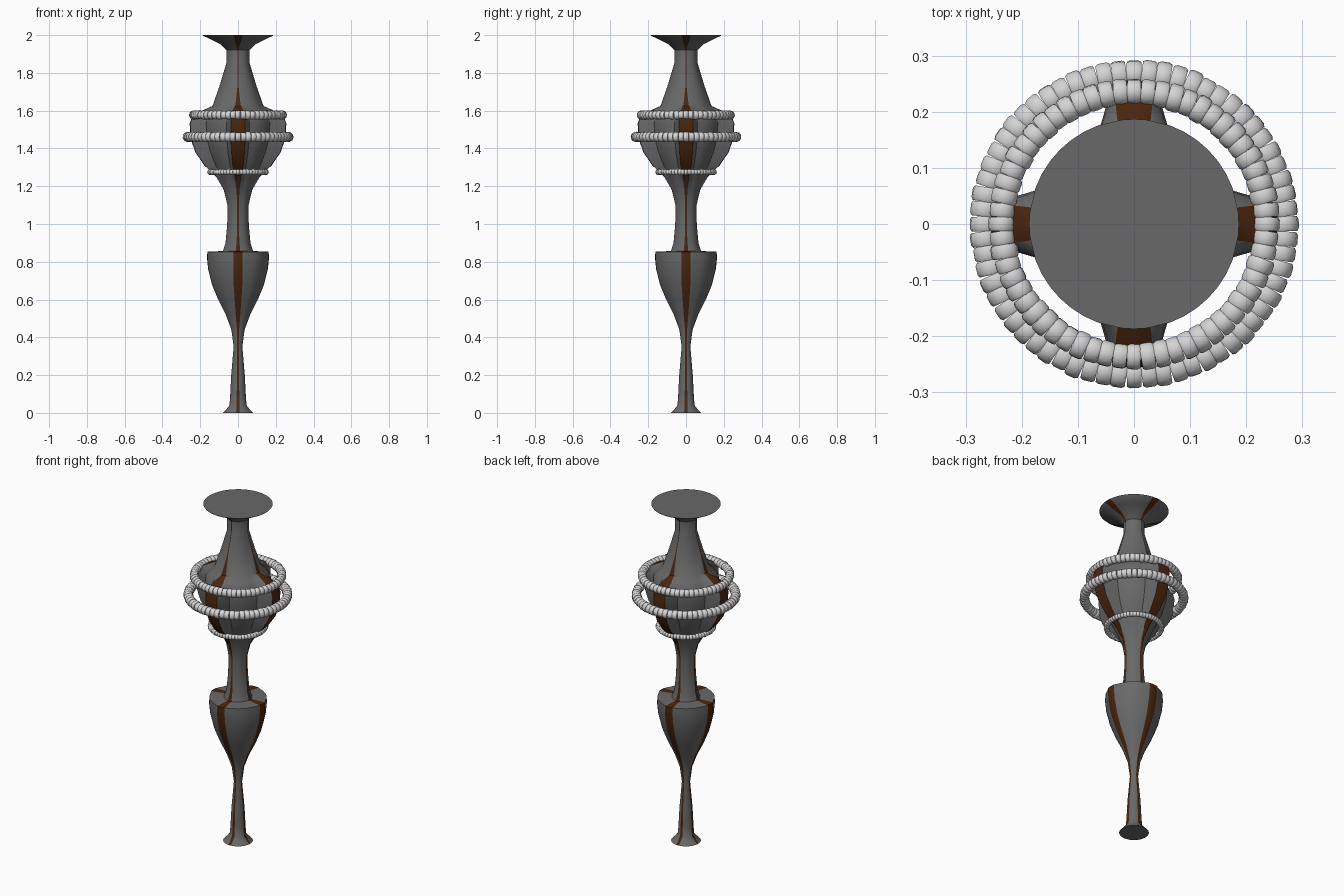
import bpy, bmesh, math, random
from mathutils import Matrix, Vector

random.seed(4)
if "Cube" in bpy.data.objects:
    bpy.data.objects.remove(bpy.data.objects["Cube"], do_unlink=True)


def material(name, colour):
    m = bpy.data.materials.new(name)
    m.use_nodes = True
    m.diffuse_color = (*colour, 1)
    bsdf = m.node_tree.nodes["Principled BSDF"]
    bsdf.inputs["Base Color"].default_value = (*colour, 1)
    bsdf.inputs["Roughness"].default_value = 0.6
    return m


grey = material("dark grey", (0.14, 0.14, 0.14))
brown = material("brown inlay", (0.07, 0.018, 0.004))
pale = material("pale bead", (0.66, 0.66, 0.66))


def finish(bm, name, mats, angle):
    bmesh.ops.recalc_face_normals(bm, faces=bm.faces)
    mesh = bpy.data.meshes.new(name)
    bm.to_mesh(mesh)
    bm.free()
    for m in mats:
        mesh.materials.append(m)
    ob = bpy.data.objects.new(name, mesh)
    bpy.context.collection.objects.link(ob)
    bpy.ops.object.select_all(action="DESELECT")
    ob.select_set(True)
    bpy.context.view_layer.objects.active = ob
    bpy.ops.object.shade_smooth_by_angle(angle=math.radians(angle))
    return ob


# Ribbed shaft: height, rib radius, radius between ribs, half width of inlay
profile = [
    (0, .08, .08, .008), (.015, .065, .065, .008), (.04, .045, .044, .008),
    (.1, .041, .04, .007), (.2, .036, .035, .005), (.35, .023, .022, .004),
    (.44, .035, .034, .006), (.52, .065, .062, .012), (.6, .105, .1, .018),
    (.68, .138, .131, .023), (.76, .158, .15, .025), (.82, .164, .156, .025),
    (.853, .162, .154, .023), (.857, .08, .076, .012), (.9, .066, .062, .008),
    (1.0, .057, .053, .004), (1.1, .056, .051, .004), (1.18, .075, .065, .008),
    (1.25, .115, .095, .016), (1.31, .178, .125, .028), (1.38, .226, .155, .034),
    (1.45, .25, .174, .037), (1.53, .256, .18, .037), (1.57, .243, .176, .036),
    (1.6, .19, .155, .03), (1.625, .135, .128, .014), (1.73, .098, .092, .003),
    (1.85, .062, .058, .002), (1.92, .06, .058, .003), (1.95, .09, .09, .01),
    (1.975, .14, .14, .018), (1.997, .185, .185, .022), (2.0, .187, .187, .022),
]
BASE, STEPS = math.radians(20), 6


def section(rib, body, half):
    """Cross-section with four ribs; the first two spans of each quarter are the inlay."""
    pts = []
    for q in range(4):
        turn = Matrix.Rotation(q * math.pi / 2, 3, "Z")
        flat = math.sqrt(rib * rib - half * half)
        quarter = [(flat, -half), (rib, 0), (flat, half)]
        for i in range(STEPS + 1):
            a = BASE + (math.pi / 2 - 2 * BASE) * i / STEPS
            quarter.append((body * math.cos(a), body * math.sin(a)))
        pts += [turn @ Vector((x, y, 0)) for x, y in quarter]
    return pts


bm = bmesh.new()
rows = []
for z, rib, body, half in profile:
    rows.append([bm.verts.new(p + Vector((0, 0, z))) for p in section(rib, body, half)])
count = len(rows[0])
for low, high in zip(rows, rows[1:]):
    for i in range(count):
        j = (i + 1) % count
        f = bm.faces.new((low[i], low[j], high[j], high[i]))
        f.material_index = 1 if i % (count // 4) < 2 else 0
bm.faces.new(rows[0][::-1])
bm.faces.new(rows[-1])
finish(bm, "ribbed_shaft", [grey, brown], 40)


# Rings of barrel-shaped beads threaded around the shaft
def bead_ring(name, z, radius, tube, beads, sides=10):
    bm = bmesh.new()
    half = math.pi * radius / beads
    for k in range(beads):
        place = (Matrix.Rotation(2 * math.pi * k / beads, 4, "Z")
                 @ Matrix.Translation((radius, 0, z))
                 @ Matrix.Rotation(random.uniform(-.06, .06), 4, "Z")
                 @ Matrix.Rotation(random.uniform(0, 1), 4, "Y"))
        size = tube * random.uniform(.94, 1.06)
        loops = []
        for t, s in ((-1, .88), (-.6, 1), (.6, 1), (1, .88)):
            loops.append([bm.verts.new(place @ Vector((
                size * s * math.cos(2 * math.pi * i / sides), t * half,
                size * s * math.sin(2 * math.pi * i / sides)))) for i in range(sides)])
        for a, b in zip(loops, loops[1:]):
            for i in range(sides):
                j = (i + 1) % sides
                bm.faces.new((a[i], a[j], b[j], b[i]))
        bm.faces.new(loops[0])
        bm.faces.new(loops[-1])
    finish(bm, name, [pale], 40)


bead_ring("upper_bead_ring", 1.577, .236, .024, 60)
bead_ring("middle_bead_ring", 1.461, .267, .026, 64)
bead_ring("lower_bead_ring", 1.275, .148, .015, 56)
